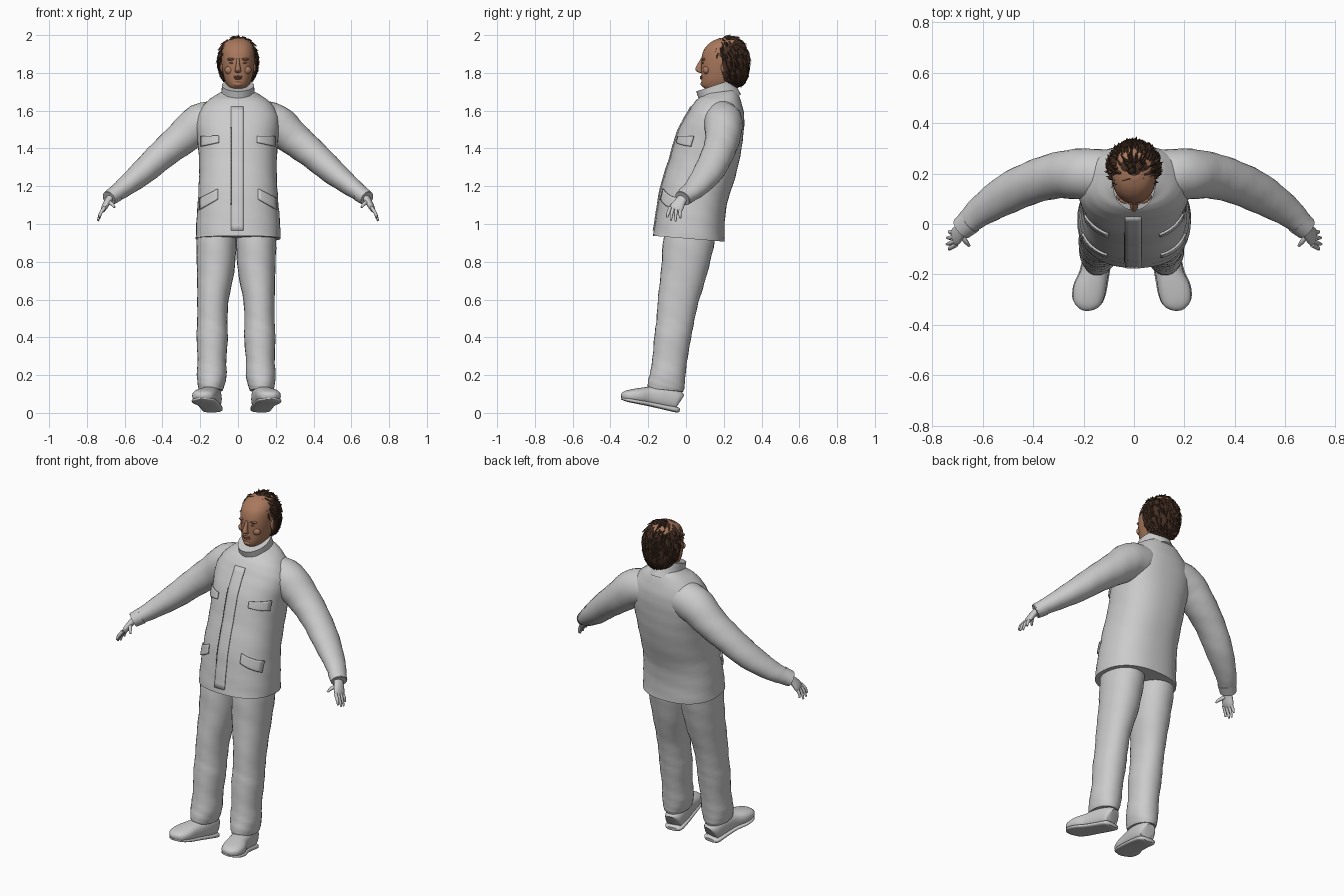
import bpy, bmesh, math, random
from mathutils import Vector
from mathutils.bvhtree import BVHTree

if "Cube" in bpy.data.objects:
    bpy.data.objects.remove(bpy.data.objects["Cube"])

random.seed(4)


def material(name, rgb):
    m = bpy.data.materials.new(name)
    m.diffuse_color = (*rgb, 1)
    m.use_nodes = True
    m.node_tree.nodes["Principled BSDF"].inputs["Base Color"].default_value = m.diffuse_color
    return m


CLOTH = material("pale_grey_cloth", (0.60, 0.60, 0.60))
SKIN = material("tan_skin", (0.40, 0.19, 0.11))
LIP = material("lip_brown", (0.30, 0.12, 0.075))
HAIR = material("dark_brown_hair", (0.055, 0.027, 0.016))
SEAM = material("seam_grey", (0.16, 0.16, 0.16))


def finish(name, bm, mat, smooth=50):
    bmesh.ops.recalc_face_normals(bm, faces=bm.faces)
    me = bpy.data.meshes.new(name)
    bm.to_mesh(me)
    bm.free()
    me.materials.append(mat)
    ob = bpy.data.objects.new(name, me)
    bpy.context.collection.objects.link(ob)
    if smooth:
        bpy.ops.object.select_all(action='DESELECT')
        ob.select_set(True)
        bpy.context.view_layer.objects.active = ob
        bpy.ops.object.shade_smooth_by_angle(angle=math.radians(smooth))
    return ob


def spline(rows, n):
    """Catmull-Rom interpolation of parameter rows."""
    out = []
    for i in range(len(rows) - 1):
        a, b, c, d = (rows[max(0, min(len(rows) - 1, i + k))] for k in (-1, 0, 1, 2))
        for j in range(n):
            t = j / n
            out.append([q + 0.5 * t * (r - p + t * (2*p - 5*q + 4*r - s + t * (3*(q - r) + s - p)))
                        for p, q, r, s in zip(a, b, c, d)])
    return out + [list(rows[-1])]


def loft(name, rows, mat, hint=(1, 0, 0), axis=None, n=4, sides=28, power=2.0, wobble=0.0, smooth=50):
    """Skin rings given as x, y, z, radius along hint, radius across it."""
    rows = spline(rows, n)
    pts = [Vector(r[:3]) for r in rows]
    bm = bmesh.new()
    rings = []
    for i, r in enumerate(rows):
        t = Vector(axis) if axis else pts[min(i + 1, len(pts) - 1)] - pts[max(i - 1, 0)]
        t.normalize()
        u = Vector(hint)
        u = (u - t * u.dot(t)).normalized()
        v = t.cross(u)
        ring = []
        for k in range(sides):
            a = 2 * math.pi * k / sides
            c, s = math.cos(a), math.sin(a)
            f = 1 + wobble * math.sin(2 * a + i * 1.1) * math.sin(i * 0.9 + a)
            ring.append(bm.verts.new(pts[i]
                        + u * (r[3] * f * math.copysign(abs(c) ** (2 / power), c))
                        + v * (r[4] * f * math.copysign(abs(s) ** (2 / power), s))))
        rings.append(ring)
    for p, q in zip(rings, rings[1:]):
        for k in range(sides):
            m = (k + 1) % sides
            bm.faces.new((p[k], p[m], q[m], q[k]))
    bm.faces.new(rings[0])
    bm.faces.new(rings[-1])
    return finish(name, bm, mat, smooth)


def ball(name, loc, size, mat):
    bm = bmesh.new()
    bmesh.ops.create_uvsphere(bm, u_segments=16, v_segments=10, radius=1)
    for v in bm.verts:
        v.co = Vector([l + c * s for l, c, s in zip(loc, v.co, size)])
    return finish(name, bm, mat)


# Jacket body, leaning backwards
jacket = loft("jacket", [(0, .015, .922, .225, .19), (0, .025, 1.03, .22, .182), (0, .046, 1.16, .21, .18),
                         (0, .088, 1.295, .205, .18), (0, .122, 1.43, .212, .176), (0, .154, 1.535, .222, .157),
                         (0, .172, 1.61, .195, .137), (0, .18, 1.665, .145, .108), (0, .178, 1.70, .085, .085)],
              CLOTH, sides=48, power=2.35, wobble=.012)
loft("collar", [(0, .187, 1.645, .092, .112), (0, .17, 1.69, .088, .106), (0, .155, 1.735, .085, .106)],
     CLOTH, n=2, sides=36, smooth=40)

tree = BVHTree.FromPolygons([v.co.copy() for v in jacket.data.vertices],
                            [tuple(p.vertices) for p in jacket.data.polygons])


def plate(name, corners, lift, mat, nu=6, nv=6):
    """Thin panel draped over the jacket front; corners are x, z pairs."""
    a, b, c, d = (Vector(p) for p in corners)
    bm = bmesh.new()
    grid = []
    for j in range(nv + 1):
        row = []
        for i in range(nu + 1):
            p = a.lerp(b, i / nu).lerp(d.lerp(c, i / nu), j / nv)
            hit, nor, _, _ = tree.ray_cast(Vector((p.x, -1, p.y)), Vector((0, 1, 0)))
            if nor.y > 0:
                nor = -nor
            row.append(bm.verts.new(hit + nor * lift))
        grid.append(row)
    for j in range(nv):
        for i in range(nu):
            bm.faces.new((grid[j][i], grid[j][i+1], grid[j+1][i+1], grid[j+1][i]))
    ob = finish(name, bm, mat, 40)
    so = ob.modifiers.new("thickness", 'SOLIDIFY')
    so.thickness = .008
    so.offset = 0
    return ob


# Front closing, its seam and the pocket flaps
plate("placket", [(-.036, 1.62), (.03, 1.62), (.03, .965), (-.036, .965)], .002, CLOTH, 4, 24)
plate("front_seam", [(-.039, 1.51), (-.035, 1.51), (-.035, 1.10), (-.039, 1.10)], .0025, SEAM, 1, 20)
for s, side in ((-1, "left"), (1, "right")):
    plate("chest_flap_" + side, [(s*.10, 1.465), (s*.192, 1.465), (s*.192, 1.41), (s*.10, 1.43)], .004, CLOTH)
    plate("hip_flap_" + side, [(s*.105, 1.185), (s*.20, 1.135), (s*.20, 1.075), (s*.105, 1.13)], .004, CLOTH)


def limbs(s, side):
    def m(rows, dx=0):
        return [(s * r[0] + dx, *r[1:]) for r in rows]

    # Sleeve and cuff
    loft("sleeve_" + side, m([(.10, .19, 1.555, .10, .10), (.20, .197, 1.53, .102, .105), (.30, .193, 1.45, .092, .09),
                              (.40, .167, 1.368, .085, .078), (.50, .122, 1.278, .08, .068),
                              (.60, .058, 1.197, .063, .052), (.655, .01, 1.157, .05, .042),
                              (.685, -.018, 1.135, .043, .037)]), CLOTH, hint=(0, 1, 0), wobble=.03)
    loft("cuff_" + side, m([(.648, .012, 1.160, .052, .045), (.683, -.017, 1.136, .047, .041)]),
         CLOTH, hint=(0, 1, 0), n=2)
    # Gloved hand
    loft("palm_" + side, m([(.672, -.01, 1.145, .027, .02), (.69, -.03, 1.12, .03, .018),
                            (.706, -.048, 1.09, .037, .016), (.714, -.057, 1.072, .032, .010)]),
         CLOTH, hint=(0, 1, .2), n=3, sides=16)
    for i, (x, y, z) in enumerate([(.733, -.10, 1.035), (.742, -.08, 1.02), (.741, -.055, 1.015), (.733, -.03, 1.03)]):
        y0 = -.083 + .018 * i
        loft(f"finger_{i}_{side}", m([(.706, y0, 1.088, .009, .010), (.727, (y0+y)/2 - .003, 1.058, .009, .009),
                                      (x, y, z, .005, .005)]), CLOTH, hint=(0, 1, 0), n=3, sides=10)
    loft("thumb_" + side, m([(.688, -.04, 1.118, .012, .012), (.668, -.068, 1.106, .010, .010),
                             (.653, -.087, 1.088, .005, .005)]), CLOTH, hint=(0, 0, 1), n=3, sides=10)
    # Trouser leg
    loft("trouser_leg_" + side, m([(.105, .035, 1.0, .10, .13), (.105, .012, .9, .106, .135), (.109, -.012, .75, .099, .122),
                                   (.122, -.042, .6, .083, .108), (.125, -.058, .48, .080, .099), (.126, -.07, .4, .083, .097),
                                   (.128, -.085, .28, .076, .092), (.13, -.096, .2, .079, .094),
                                   (.134, -.106, .145, .070, .098), (.135, -.109, .12, .063, .092)], -.01),
         CLOTH, wobble=.025, power=2.15)
    # Shoe with a pitched sole
    loft("shoe_" + side, m([(.125, -.036, .06, .03, .042), (.127, -.05, .066, .048, .054), (.135, -.12, .083, .055, .06),
                            (.150, -.20, .088, .056, .05), (.168, -.26, .09, .064, .04), (.178, -.31, .09, .056, .03),
                            (.182, -.334, .089, .034, .02), (.183, -.343, .088, .012, .008)], -.008), CLOTH, power=2.5)
    loft("sole_" + side, m([(.125, -.036, .014, .034, .010), (.127, -.055, .018, .053, .015), (.135, -.12, .032, .057, .014),
                            (.150, -.20, .049, .060, .013), (.168, -.26, .060, .067, .012), (.178, -.31, .070, .057, .011),
                            (.182, -.34, .077, .022, .007)], -.008), CLOTH, power=3)


for s, side in ((-1, "left"), (1, "right")):
    limbs(s, side)

# Head with neck
loft("head", [(0, .19, 1.64, .062, .068), (0, .187, 1.70, .064, .07), (0, .183, 1.718, .052, .085),
              (0, .183, 1.733, .058, .099), (0, .185, 1.76, .070, .104), (0, .19, 1.80, .080, .108),
              (0, .195, 1.84, .086, .114), (0, .20, 1.885, .088, .117), (0, .205, 1.93, .084, .106),
              (0, .215, 1.965, .065, .08), (0, .22, 1.985, .03, .04)],
     SKIN, axis=(0, 0, 1), sides=36, power=2.2)
loft("nose", [(0, .086, 1.875, .008, .008), (0, .076, 1.85, .009, .013), (0, .067, 1.82, .015, .018),
              (0, .074, 1.806, .015, .015), (0, .082, 1.80, .008, .007)], SKIN, axis=(0, 0, 1), sides=16)
ball("chin", (0, .094, 1.742), (.026, .017, .016), SKIN)
ball("upper_lip", (0, .082, 1.780), (.024, .009, .005), LIP)
ball("lower_lip", (0, .083, 1.771), (.021, .009, .006), LIP)
for s, side in ((-1, "left"), (1, "right")):
    ball("brow_ridge_" + side, (s*.033, .094, 1.872), (.025, .011, .008), SKIN)
    ball("eyebrow_" + side, (s*.034, .0875, 1.874), (.020, .006, .003), LIP)
    ball("eye_" + side, (s*.033, .0905, 1.853), (.014, .006, .005), LIP)
    ball("cheek_" + side, (s*.045, .108, 1.815), (.026, .018, .022), SKIN)
    ball("ear_" + side, (s*.086, .205, 1.83), (.009, .02, .03), SKIN)


# Hair cap, cut back from the face, with layered tufts
def hairline(z):
    return .195 - .10 * max(0, min(1, (z - 1.885) / .07))


centre, size = Vector((0, .225, 1.855)), Vector((.106, .108, .137))
bm = bmesh.new()
bmesh.ops.create_uvsphere(bm, u_segments=40, v_segments=26, radius=1)
for v in bm.verts:
    v.co = centre + v.co * size
    if v.co.z < 1.84:
        v.co.y += (1.84 - v.co.z) * .22
bmesh.ops.delete(bm, geom=[f for f in bm.faces if f.calc_center_median().y < hairline(f.calc_center_median().z)],
                 context='FACES')
finish("hair_cap", bm, HAIR)

bm = bmesh.new()
for _ in range(520):
    n = Vector([random.gauss(0, 1) for _ in range(3)]).normalized()
    p = centre + n * size
    if p.z < 1.84:
        p.y += (1.84 - p.z) * .22
    if p.y < hairline(p.z) + .004 or p.z < 1.745:
        continue
    flow = Vector((0, .35, -1)) + n * .12
    flow = (flow - n * flow.dot(n)).normalized()
    across = n.cross(flow)
    w, length = random.uniform(.006, .012), random.uniform(.03, .05)
    tip = p + flow * length + n * random.uniform(-.004, .007) + across * random.uniform(-.01, .01)
    a, b, c, d = (bm.verts.new(q) for q in (p + across*w - n*.004, p - across*w - n*.004, p + n*.006 + flow*.008, tip))
    for f in ((a, b, c), (a, c, d), (c, b, d), (a, d, b)):
        bm.faces.new(f)
finish("hair_tufts", bm, HAIR, 0)
